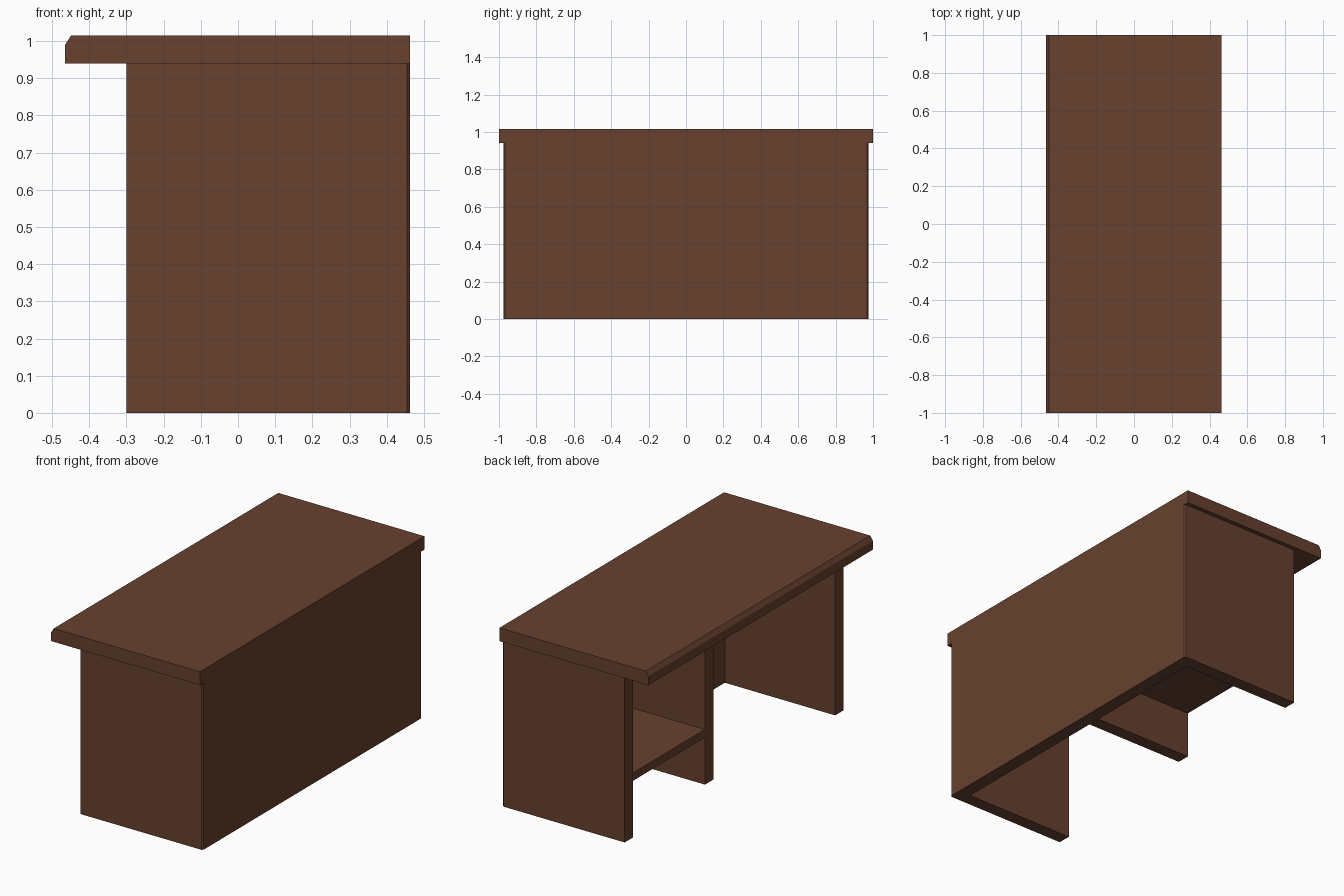
import bpy

if "Cube" in bpy.data.objects:
    bpy.data.objects.remove(bpy.data.objects["Cube"])

wood = bpy.data.materials.new("dark_brown_wood")
wood.diffuse_color = (0.135, 0.053, 0.028, 1)
wood.use_nodes = True
wood.node_tree.nodes["Principled BSDF"].inputs["Base Color"].default_value = wood.diffuse_color


def prism(name, pts, lo, hi, axis):
    """Extrude a 2D outline: axis 'y' takes (x, z) points, axis 'z' takes (x, y)."""
    def place(p, d):
        return (p[0], d, p[1]) if axis == 'y' else (p[0], p[1], d)
    n = len(pts)
    verts = [place(p, lo) for p in pts] + [place(p, hi) for p in pts]
    faces = [list(range(n))[::-1], list(range(n, 2 * n))]
    faces += [[i, (i + 1) % n, n + (i + 1) % n, n + i] for i in range(n)]
    if axis == 'y':
        faces = [f[::-1] for f in faces]
    me = bpy.data.meshes.new(name)
    me.from_pydata(verts, [], faces)
    me.materials.append(wood)
    ob = bpy.data.objects.new(name, me)
    bpy.context.collection.objects.link(ob)
    return ob


def box(name, x0, x1, y0, y1, z0, z1):
    return prism(name, [(x0, y0), (x1, y0), (x1, y1), (x0, y1)], z0, z1, 'z')


T = 0.075          # board thickness
X0, X1 = -0.3, 0.463
W = 0.975          # half width of the body
H = 0.94           # underside of the top
XI = X1 - T        # inner face of the closing panel
C = 0.008          # corner chamfer

# Top board with a chamfered user-side edge
prism("desk_top", [(-0.465, H), (X1, H), (X1, 1.015), (-0.449, 1.015), (-0.465, 0.99)],
      -1, 1, 'y')

# Long closing panel with chamfered corners
prism("modesty_panel", [(XI, -W), (X1 - C, -W), (X1, -W + C),
                        (X1, W - C), (X1 - C, W), (XI, W)], 0, H, 'z')

# End panels
for label, y0, y1 in (("front", -W, -W + T), ("back", W - T, W)):
    box(label + "_side_panel", X0, XI, y0, y1, 0, H)

# Recessed divider and shelf
box("divider", -0.235, XI, 0.092, 0.167, 0, H)
box("shelf", -0.235, XI, 0.167, W - T, 0.266, 0.311)
